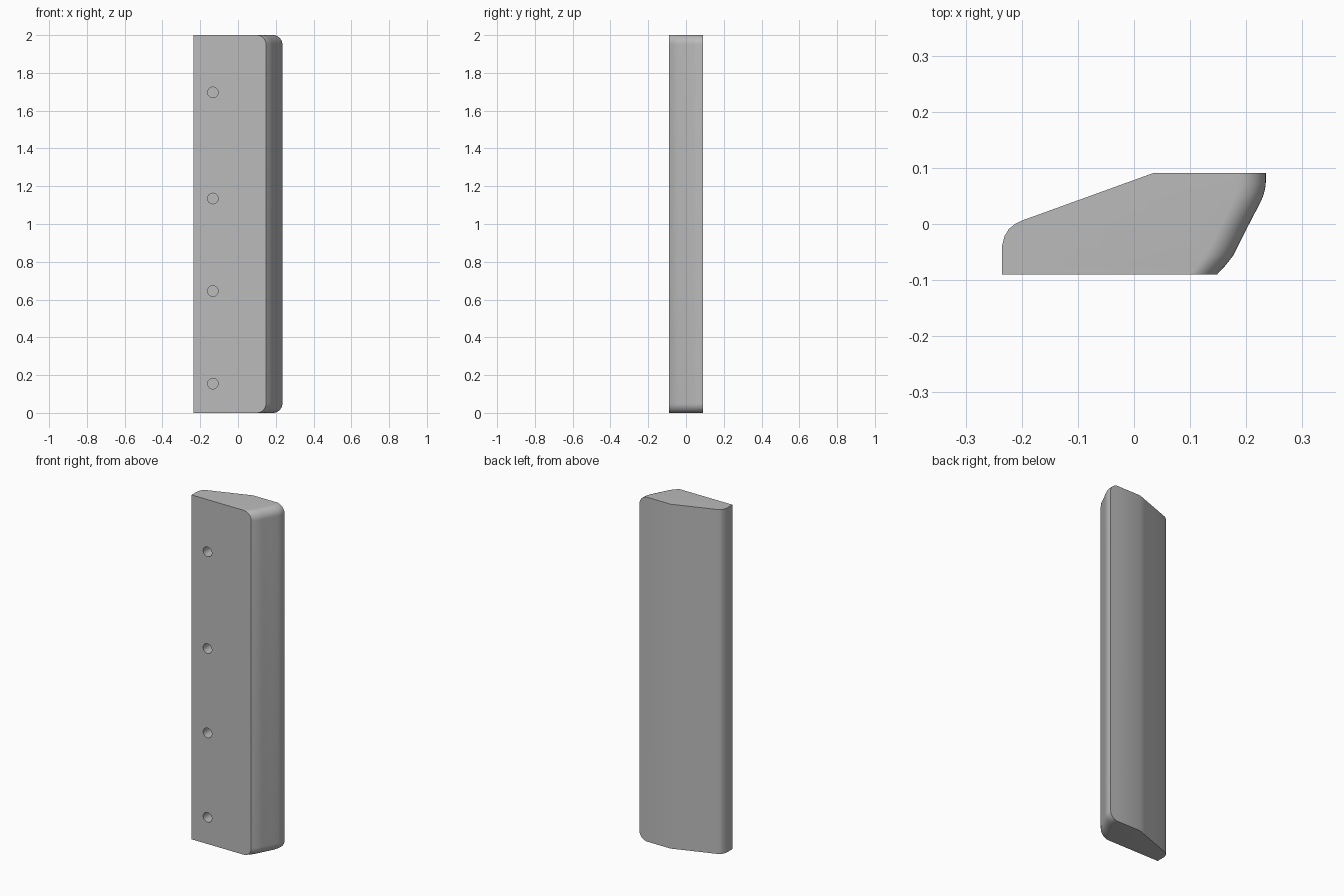
import bpy, bmesh, math

if "Cube" in bpy.data.objects:
    bpy.data.objects.remove(bpy.data.objects["Cube"], do_unlink=True)

grey = bpy.data.materials.new("mid grey")
grey.use_nodes = True
grey.diffuse_color = (0.5, 0.5, 0.5, 1)
grey.node_tree.nodes["Principled BSDF"].inputs["Base Color"].default_value = grey.diffuse_color

HEIGHT, ROUND, STEPS = 2.0, 0.05, 10
# Edge outlines as (depth y, x)
LEFT = [(-.09, -.235), (-.038, -.235), (-.022, -.231), (-.009, -.223),
        (0, -.212), (.006, -.2), (.091, .035)]
RIGHT = [(-.09, .148), (-.074, .163), (-.056, .177), (-.01, .2),
         (.042, .227), (.052, .231), (.065, .234), (.075, .235), (.091, .235)]


def edge_x(outline, y):
    for (y0, x0), (y1, x1) in zip(outline, outline[1:]):
        if y <= y1:
            return x0 + (x1 - x0) * (y - y0) / (y1 - y0)
    return outline[-1][1]


# Body: stacked slices, square on the left and rounded on the right
bm = bmesh.new()
rings = []
for y in sorted({p[0] for p in LEFT + RIGHT}):
    xl, xr = edge_x(LEFT, y), edge_x(RIGHT, y)
    points = [(xl, HEIGHT), (xl, 0)]
    for cz, start in ((ROUND, -math.pi / 2), (HEIGHT - ROUND, 0)):
        for i in range(STEPS + 1):
            a = start + math.pi / 2 * i / STEPS
            points.append((xr - ROUND + ROUND * math.cos(a), cz + ROUND * math.sin(a)))
    rings.append([bm.verts.new((x, y, z)) for x, z in points])
for a, b in zip(rings, rings[1:]):
    for i in range(len(a)):
        j = (i + 1) % len(a)
        bm.faces.new((a[i], a[j], b[j], b[i]))
bm.faces.new(rings[0])
bm.faces.new(rings[-1])
bmesh.ops.recalc_face_normals(bm, faces=bm.faces)
mesh = bpy.data.meshes.new("panel_body")
bm.to_mesh(mesh)
bm.free()
body = bpy.data.objects.new("panel_body", mesh)
bpy.context.collection.objects.link(body)
mesh.materials.append(grey)

# Blind screw holes in the front
for z in (0.155, 0.645, 1.135, 1.697):
    bpy.ops.mesh.primitive_cylinder_add(vertices=32, radius=0.028, depth=0.16,
                                        location=(-0.133, -0.09, z),
                                        rotation=(math.pi / 2, 0, 0))
    cutter = bpy.context.object
    cutter.name = "hole_cutter"
    cutter.data.materials.append(grey)
    cut = body.modifiers.new("screw_hole", 'BOOLEAN')
    cut.operation, cut.solver, cut.object = 'DIFFERENCE', 'EXACT', cutter
    bpy.ops.object.select_all(action='DESELECT')
    body.select_set(True)
    bpy.context.view_layer.objects.active = body
    bpy.ops.object.modifier_apply(modifier=cut.name)
    bpy.data.objects.remove(cutter, do_unlink=True)

bpy.ops.object.shade_smooth_by_angle(angle=math.radians(30))
